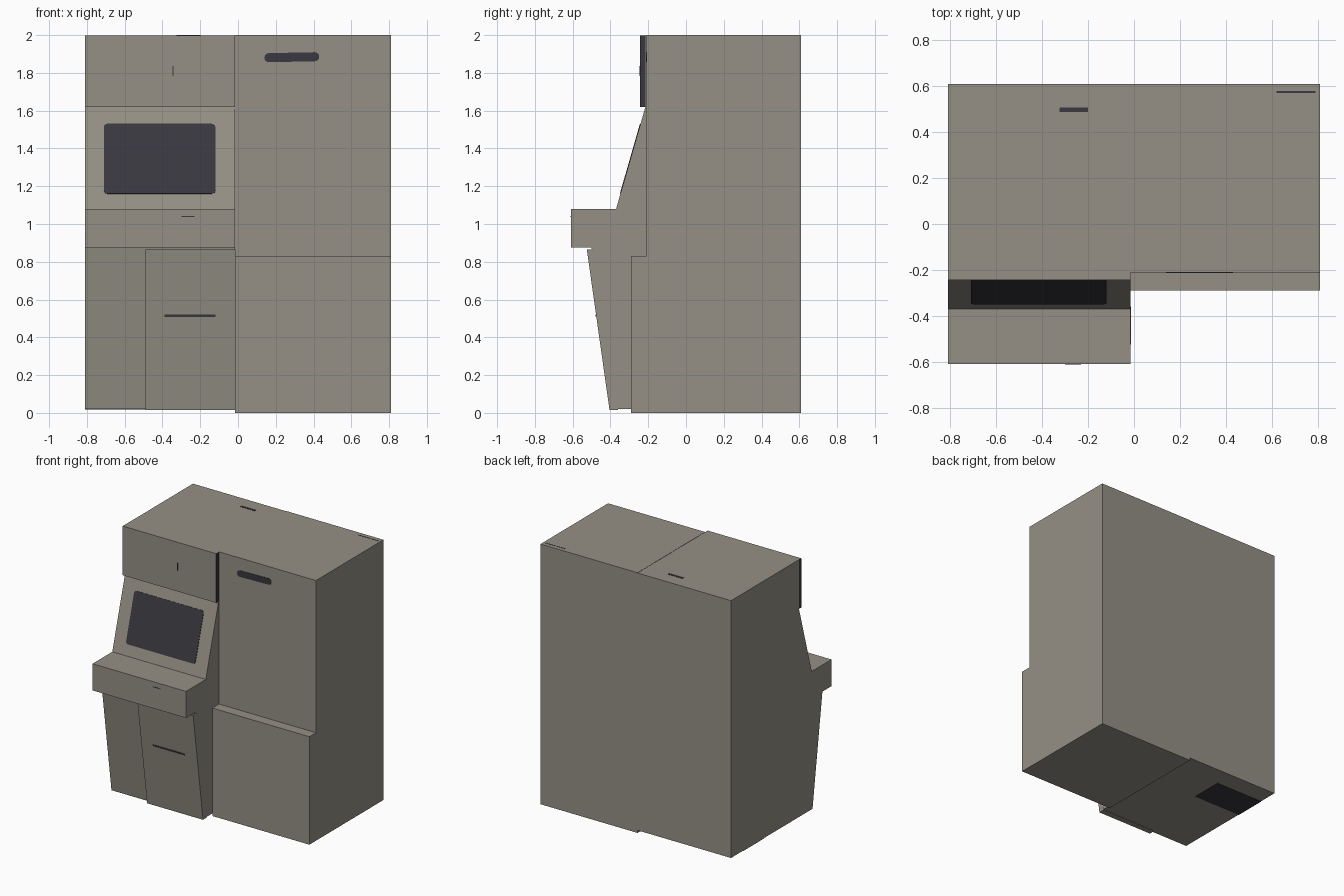
import bpy, bmesh, math
from mathutils import Vector

if "Cube" in bpy.data.objects:
    bpy.data.objects.remove(bpy.data.objects["Cube"])


def material(name, rgb):
    m = bpy.data.materials.new(name)
    m.diffuse_color = (*rgb, 1)
    m.use_nodes = True
    m.node_tree.nodes["Principled BSDF"].inputs["Base Color"].default_value = m.diffuse_color
    return m


BEIGE = material("warm grey metal", (0.30, 0.28, 0.235))
DARK = material("dark glass", (0.04, 0.04, 0.05))


def prism(name, points, sweep, mats):
    """Extrude a flat 3D outline along the sweep vector."""
    bm = bmesh.new()
    face = bm.faces.new([bm.verts.new(p) for p in points])
    out = bmesh.ops.extrude_face_region(bm, geom=[face])
    moved = [v for v in out["geom"] if isinstance(v, bmesh.types.BMVert)]
    bmesh.ops.translate(bm, verts=moved, vec=Vector(sweep))
    bmesh.ops.recalc_face_normals(bm, faces=bm.faces)
    me = bpy.data.meshes.new(name)
    bm.to_mesh(me)
    bm.free()
    for m in mats:
        me.materials.append(m)
    ob = bpy.data.objects.new(name, me)
    bpy.context.collection.objects.link(ob)
    return ob


def cabinet(name, profile, x0, x1, mats=(BEIGE,)):
    """Side profile (y, z) swept across x."""
    return prism(name, [(x0, y, z) for y, z in profile], (x1 - x0, 0, 0), mats)


def plate(name, centre, u, v, w, h, r, mat=DARK, thick=0.003):
    """Thin rounded rectangle lying in the u, v plane, facing u x v."""
    u, v, c = Vector(u).normalized(), Vector(v).normalized(), Vector(centre)
    n = u.cross(v)
    pts = []
    for i, (sx, sy) in enumerate([(1, 1), (-1, 1), (-1, -1), (1, -1)]):
        for k in range(4 if r else 1):
            a = math.pi / 2 * (i + k / 3)
            pts.append(c + u * (sx * (w / 2 - r) + r * math.cos(a))
                       + v * (sy * (h / 2 - r) + r * math.sin(a)) - n * 0.001)
    return prism(name, pts, n * (thick + 0.001), [mat])


# Right tall cabinet with a stepped lower front
cabinet("right_cabinet", [(0.61, 0), (0.61, 2), (-0.21, 2), (-0.21, 0.83),
                          (-0.29, 0.83), (-0.29, 0)], -0.015, 0.81)

# Left console with sloped screen panel, shelf and tapered base
cabinet("left_console", [(0.61, 0.02), (0.61, 1.998), (-0.215, 1.998), (-0.215, 1.62),
                         (-0.37, 1.08), (-0.61, 1.08), (-0.61, 0.875),
                         (-0.50, 0.875), (-0.38, 0.02)], -0.81, -0.015)

# Upper header panel: dark on its two ends
header = cabinet("header_panel", [(-0.21, 1.62), (-0.21, 1.998), (-0.243, 1.998),
                                  (-0.243, 1.62)], -0.81, -0.015, (BEIGE, DARK))
for p in header.data.polygons:
    p.material_index = int(abs(p.normal.x) > 0.9)

# Sloped access door under the shelf
cabinet("base_door", [(-0.525, 0.865), (-0.405, 0.015), (-0.36, 0.015),
                      (-0.48, 0.865)], -0.49, -0.014)

# Screen set on the sloped panel
slope = Vector((0, 0.155, 0.54))
mid = Vector((-0.415, -0.37, 1.08)) + slope * ((1.345 - 1.08) / 0.54)
plate("screen", mid, (1, 0, 0), slope, 0.59, 0.385, 0.018)

# Slots and small marks
X, Y, Z = (1, 0, 0), (0, 1, 0), (0, 0, 1)
plate("vent_slot", (0.285, -0.21, 1.883), (1, 0, 0.02), Z, 0.29, 0.048, 0.022)
plate("header_mark", (-0.343, -0.243, 1.81), X, Z, 0.005, 0.055, 0)
plate("shelf_mark", (-0.265, -0.61, 1.04), X, Z, 0.07, 0.006, 0, thick=0.001)
door_up = Vector((0, -0.12, 0.85))
plate("door_slot", (-0.255, -0.4755, 0.515), X, door_up, 0.27, 0.012, 0)
plate("top_slot", (-0.262, 0.497, 1.998), X, Y, 0.125, 0.02, 0.004, thick=0.002)
plate("top_mark", (0.705, 0.575, 2), X, Y, 0.17, 0.008, 0, thick=0.001)

# Dark opening under the console
plate("underside_panel", (-0.605, 0.335, 0.02), X, (0, -1, 0), 0.41, 0.25, 0)
